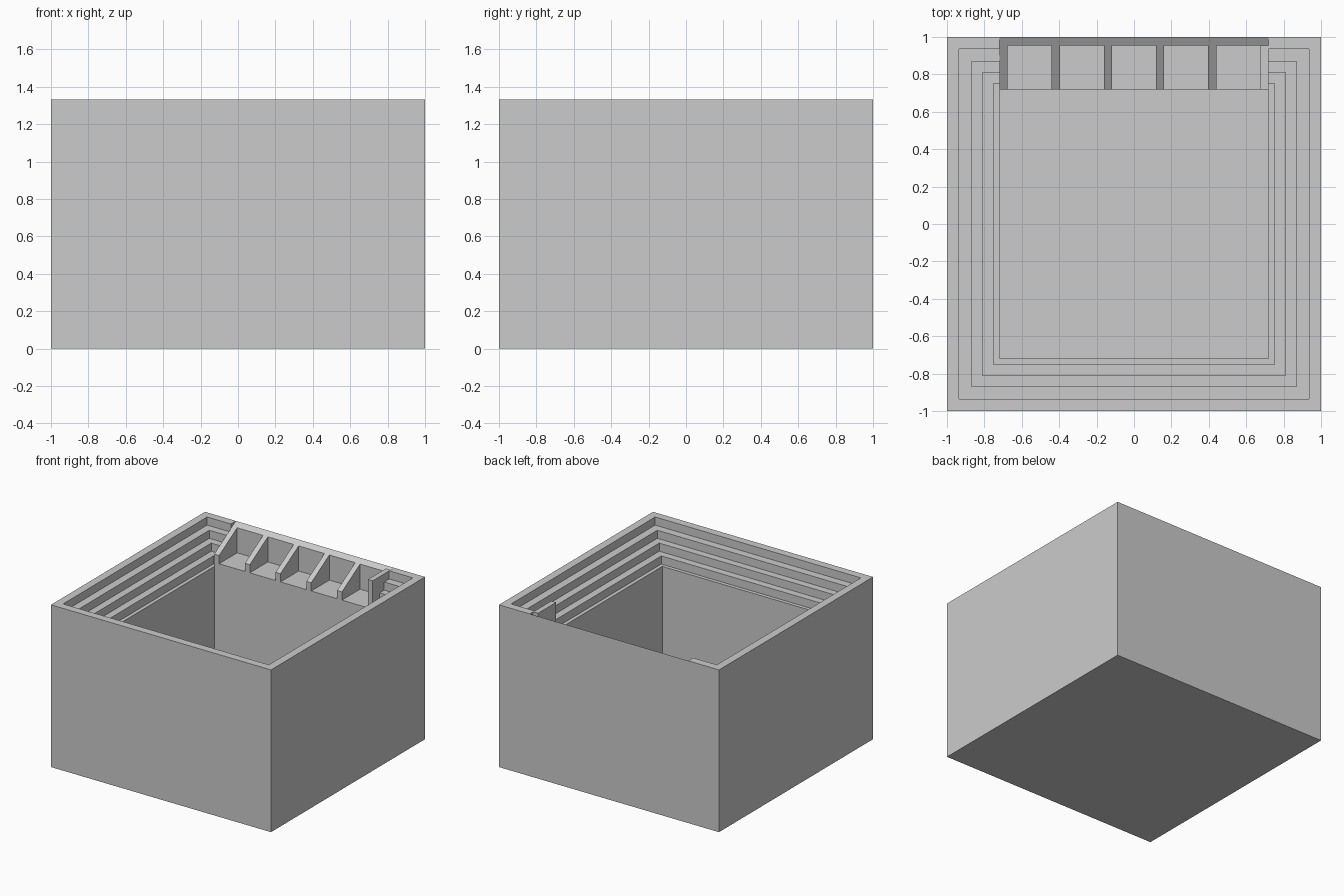
import bpy, bmesh

if "Cube" in bpy.data.objects:
    bpy.data.objects.remove(bpy.data.objects["Cube"])

H = 1.333          # overall height
STEP = 1 / 15      # height of each inner step
SHELF_Z = 1.10     # floor level of the compartments
END = 0.72         # half width of inner shaft and compartment row


def finish(name, bm):
    bmesh.ops.recalc_face_normals(bm, faces=bm.faces)
    mesh = bpy.data.meshes.new(name)
    bm.to_mesh(mesh)
    bm.free()
    obj = bpy.data.objects.new(name, mesh)
    bpy.context.collection.objects.link(obj)
    return obj


def prism(name, profile, x0, x1):
    """Extrude a (y, z) profile from x0 to x1."""
    bm = bmesh.new()
    face = bm.faces.new([bm.verts.new((x0, y, z)) for y, z in profile])
    out = bmesh.ops.extrude_face_region(bm, geom=[face])
    verts = [g for g in out["geom"] if isinstance(g, bmesh.types.BMVert)]
    bmesh.ops.translate(bm, verts=verts, vec=(x1 - x0, 0, 0))
    return finish(name, bm)


def rect(y0, y1, z0, z1):
    return [(y0, z0), (y1, z0), (y1, z1), (y0, z1)]


# Stepped box: square rings lofted from the underside, over the rim, to the pit floor
rings = [(1, 0), (1, H)]
widths = [0.935, 0.87, 0.81, 0.75, END]
for i, w in enumerate(widths):
    rings.append((w, H - i * STEP))
    rings.append((w, H - (i + 1) * STEP if i < 4 else STEP))
bm = bmesh.new()
loops = [[bm.verts.new((sx * w, sy * w, z))
          for sx, sy in ((-1, -1), (1, -1), (1, 1), (-1, 1))] for w, z in rings]
for a, b in zip(loops, loops[1:]):
    for i in range(4):
        j = (i + 1) % 4
        bm.faces.new((a[i], a[j], b[j], b[i]))
bm.faces.new(loops[0])
bm.faces.new(loops[-1])
box = finish("stepped_box", bm)

# Notch in the back wall for the compartment row
cutter = prism("notch_cutter", rect(0.6, 1.1, SHELF_Z, 1.5), -END, END)
cutter.hide_render = True
mod = box.modifiers.new("notch", "BOOLEAN")
mod.operation = "DIFFERENCE"
mod.solver = "EXACT"
mod.object = cutter
bpy.context.view_layer.objects.active = box
bpy.ops.object.modifier_apply(modifier=mod.name)
bpy.data.objects.remove(cutter)

# Compartment floor and back wall with sloped top
prism("compartment_floor", rect(END, 0.9, 1.05, SHELF_Z), -END, END)
FRONT_Z = H - 0.165
back_z = H - 0.165 * 0.045 / 0.28
prism("compartment_back",
      [(0.955, SHELF_Z), (1, SHELF_Z), (1, H), (0.955, back_z)], -END, END)

# Sloped dividers, with a full-height panel at the right end
for i in range(6):
    x = -0.698 + i * 0.2792
    top = FRONT_Z if i < 5 else H
    rear = back_z if i < 5 else H
    prism(f"divider_{i + 1}",
          [(END, SHELF_Z), (0.955, SHELF_Z), (0.955, rear), (END, top)],
          x - 0.022, x + 0.022)
